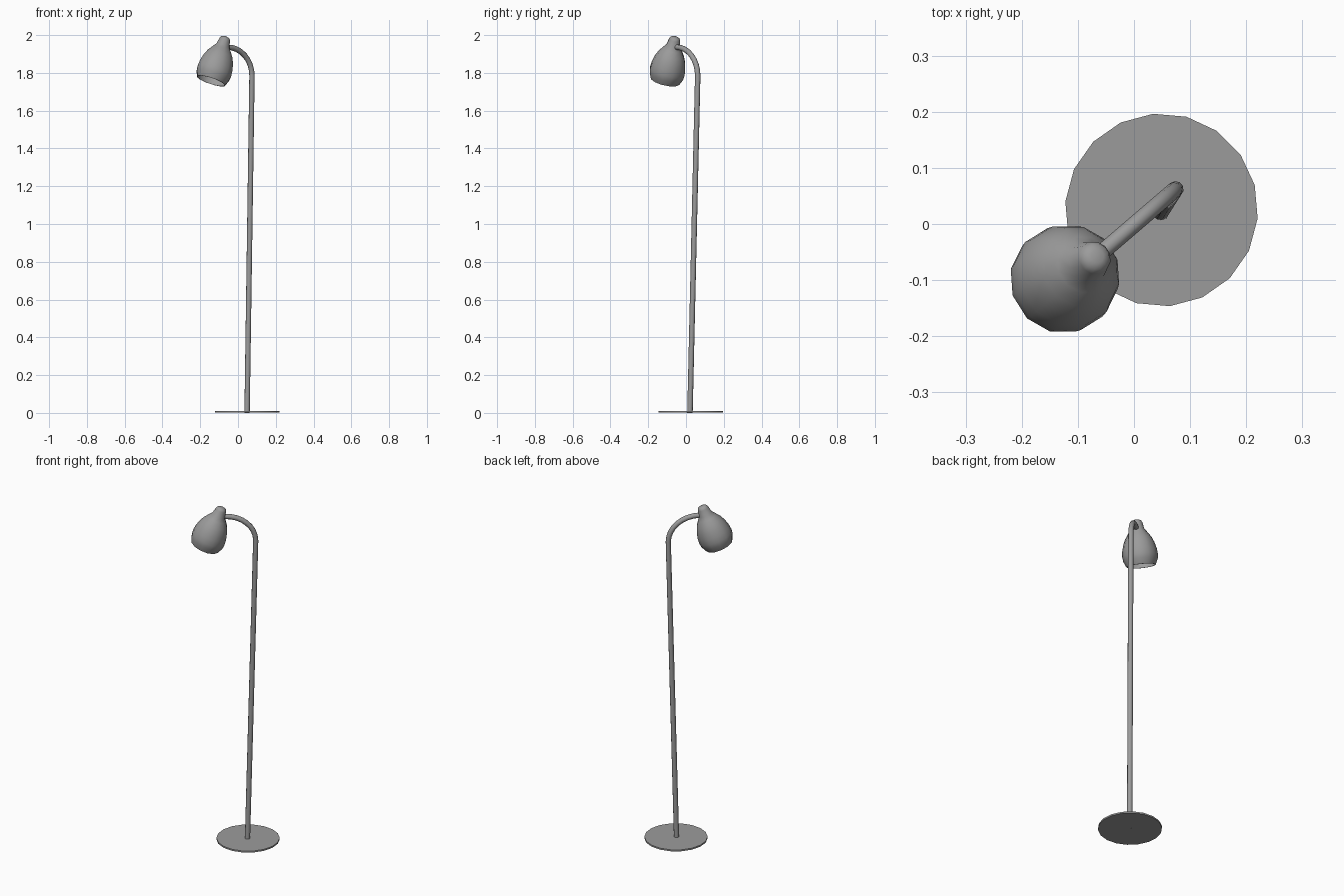
import bpy, bmesh, math
from mathutils import Vector

if "Cube" in bpy.data.objects:
    bpy.data.objects.remove(bpy.data.objects["Cube"])

dark_grey = bpy.data.materials.new("dark_grey")
dark_grey.diffuse_color = (0.33, 0.33, 0.33, 1)
dark_grey.use_nodes = True
dark_grey.node_tree.nodes["Principled BSDF"].inputs["Base Color"].default_value = dark_grey.diffuse_color


def finish(bm, name, angle):
    bmesh.ops.recalc_face_normals(bm, faces=bm.faces)
    mesh = bpy.data.meshes.new(name)
    bm.to_mesh(mesh)
    bm.free()
    mesh.materials.append(dark_grey)
    ob = bpy.data.objects.new(name, mesh)
    bpy.context.collection.objects.link(ob)
    bpy.ops.object.select_all(action='DESELECT')
    ob.select_set(True)
    bpy.context.view_layer.objects.active = ob
    bpy.ops.object.shade_smooth_by_angle(angle=math.radians(angle))
    return ob


def skin(bm, rings):
    """Join neighbouring rings of vertices with quads."""
    n = len(rings[0])
    for a, b in zip(rings, rings[1:]):
        for i in range(n):
            j = (i + 1) % n
            bm.faces.new((a[i], a[j], b[j], b[i]))


def ring(bm, centre, u, v, r, n, phase=0.0):
    angles = [phase + 2 * math.pi * i / n for i in range(n)]
    return [bm.verts.new(centre + r * (math.cos(a) * u + math.sin(a) * v)) for a in angles]


X, Y, Z = Vector((1, 0, 0)), Vector((0, 1, 0)), Vector((0, 0, 1))

# Base: thin 18-sided disc
bm = bmesh.new()
c = Vector((0.049, 0.025, 0))
rings = [ring(bm, c + Z * z, X, Y, 0.172, 18, math.radians(15)) for z in (0.001, 0.010)]
skin(bm, rings)
bm.faces.new(rings[0])
bm.faces.new(rings[1])
finish(bm, "base", 30)

# Pole: leaning straight tube that bends over in a quarter arc
foot, bend = Vector((0.048, 0.021, 0)), Vector((0.074, 0.062, 1.785))
out = Vector((-0.77, -0.66, 0)).normalized()
path = [foot]
for i in range(9):
    t = math.radians(90 * i / 8)
    path.append(bend + out * 0.170 * (1 - math.cos(t)) + Z * 0.151 * math.sin(t))
bm = bmesh.new()
side = out.cross(Z).normalized()
rings = []
for i, p in enumerate(path):
    tangent = (path[min(i + 1, len(path) - 1)] - path[max(i - 1, 0)]).normalized()
    if i == 1:
        tangent = Z
    rings.append(ring(bm, p, side, tangent.cross(side).normalized(), 0.0145, 10))
for vert in rings[0]:
    vert.co.z = 0
skin(bm, rings)
bm.faces.new(rings[0])
bm.faces.new(rings[-1])
finish(bm, "pole", 50)

# Shade: tilted bell with a rounded neck, open below, thin wall
top = Vector((-0.065, -0.057, 1.991))
axis = Vector((-0.078, -0.054, -0.235)).normalized()
u = axis.cross(Y).normalized()
v = axis.cross(u).normalized()
profile = [(0.0, 0.012), (0.005, 0.024), (0.016, 0.030), (0.052, 0.037), (0.072, 0.052),
           (0.100, 0.071), (0.130, 0.084), (0.165, 0.093), (0.195, 0.096),
           (0.220, 0.093), (0.252, 0.079)]
inner = [(d, r - 0.003) for d, r in reversed(profile) if d > 0.04]
bm = bmesh.new()
rings = [ring(bm, top + axis * d, u, v, r, 12, math.radians(15)) for d, r in profile + inner]
skin(bm, rings)
bm.faces.new(rings[0])
bm.faces.new(rings[-1])
finish(bm, "lamp_shade", 50)
